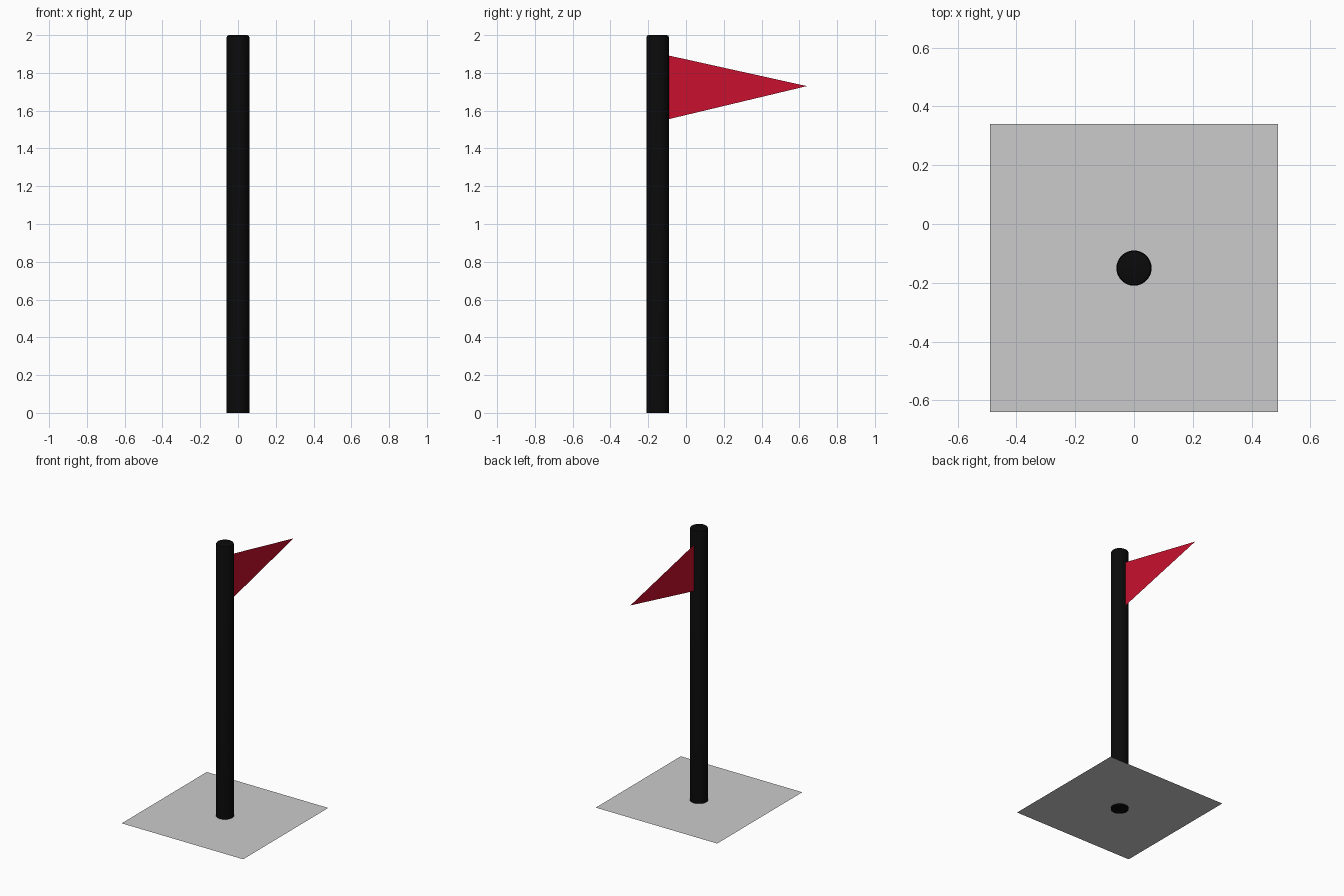
import bpy, bmesh

if "Cube" in bpy.data.objects:
    bpy.data.objects.remove(bpy.data.objects["Cube"])

POLE_Y = -0.15
POLE_R = 0.06


def material(name, rgb):
    m = bpy.data.materials.new(name)
    m.diffuse_color = (*rgb, 1)
    m.use_nodes = True
    m.node_tree.nodes["Principled BSDF"].inputs["Base Color"].default_value = m.diffuse_color
    return m


def flat_sheet(name, points):
    me = bpy.data.meshes.new(name)
    me.from_pydata(points, [], [range(len(points))])
    ob = bpy.data.objects.new(name, me)
    bpy.context.collection.objects.link(ob)
    return ob


# Pole: round post with a slightly eased top rim
bpy.ops.mesh.primitive_cylinder_add(vertices=32, radius=POLE_R, depth=2, location=(0, POLE_Y, 1))
pole = bpy.context.object
pole.name = "pole"
bm = bmesh.new()
bm.from_mesh(pole.data)
rim = [e for e in bm.edges if all(v.co.z > 0.9 for v in e.verts)]
bmesh.ops.bevel(bm, geom=rim, offset=0.012, segments=2, profile=0.5, affect='EDGES')
bm.to_mesh(pole.data)
bm.free()
bpy.ops.object.shade_smooth_by_angle()
pole.data.materials.append(material("black", (0.003, 0.003, 0.003)))

# Pennant: thin triangular sheet starting at the pole surface
flag = flat_sheet("flag", [(0, POLE_Y + POLE_R - 0.002, 1.555), (0, 0.64, 1.73),
                           (0, POLE_Y + POLE_R - 0.002, 1.892)])
flag.data.materials.append(material("red", (0.58, 0.005, 0.027)))

# Base: thin square sheet just above the foot of the pole
H, Z = 0.49, 0.01
flat_sheet("base", [(sx * H, POLE_Y + sy * H, Z)
                    for sx, sy in ((-1, -1), (1, -1), (1, 1), (-1, 1))])
